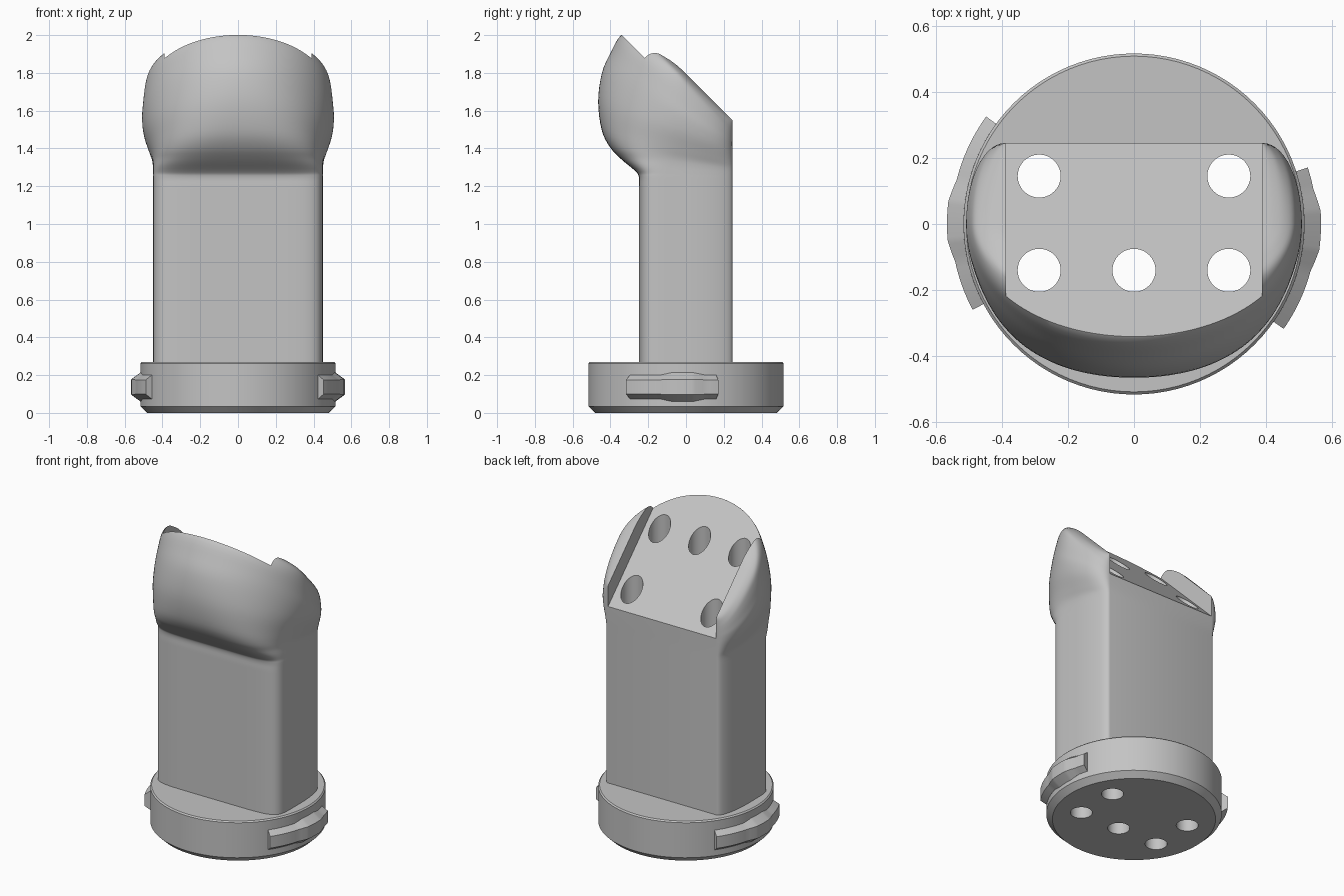
import bpy, bmesh, math
from mathutils import Vector

if "Cube" in bpy.data.objects:
    bpy.data.objects.remove(bpy.data.objects["Cube"])

grey = bpy.data.materials.new("plain grey")
grey.diffuse_color = (0.55, 0.55, 0.55, 1)
grey.use_nodes = True
grey.node_tree.nodes["Principled BSDF"].inputs["Base Color"].default_value = grey.diffuse_color


def make(name, rings):
    """Skin a list of equal-length closed rings into a solid."""
    bm = bmesh.new()
    vs = [[bm.verts.new(p) for p in r] for r in rings]
    n = len(vs[0])
    for a, b in zip(vs, vs[1:]):
        for i in range(n):
            j = (i + 1) % n
            bm.faces.new((a[i], a[j], b[j], b[i]))
    bm.faces.new(vs[0][::-1])
    bm.faces.new(vs[-1])
    if bm.calc_volume(signed=True) < 0:
        bmesh.ops.reverse_faces(bm, faces=bm.faces)
    me = bpy.data.meshes.new(name)
    bm.to_mesh(me)
    bm.free()
    me.materials.append(grey)
    ob = bpy.data.objects.new(name, me)
    bpy.context.collection.objects.link(ob)
    return ob


def activate(ob):
    bpy.ops.object.select_all(action='DESELECT')
    ob.select_set(True)
    bpy.context.view_layer.objects.active = ob


def volume(me):
    bm = bmesh.new()
    bm.from_mesh(me)
    v = bm.calc_volume(signed=True)
    bm.free()
    return v


def cut(ob, cutter):
    """Subtract the cutter; try the next solver if the result is implausible."""
    before = volume(ob.data)
    for solver in ('MANIFOLD', 'EXACT', 'FLOAT'):
        m = ob.modifiers.new("cut", 'BOOLEAN')
        m.operation, m.solver, m.object = 'DIFFERENCE', solver, cutter
        bpy.context.view_layer.update()
        ev = ob.evaluated_get(bpy.context.evaluated_depsgraph_get())
        me = bpy.data.meshes.new_from_object(ev)
        ob.modifiers.remove(m)
        if 0.5 * before < volume(me) < before - 1e-5:
            ob.data = me
            return


def circle(r, z, n=96, cx=0, cy=0):
    return [(cx + r * math.cos(2 * math.pi * i / n),
             cy + r * math.sin(2 * math.pi * i / n), z) for i in range(n)]


# body cross-section: rounded front, side arcs, flat back; tilted front to back
def section(zb, zf, f, w, n):
    right = []
    for i in range(33):
        t = math.pi / 2 * (1 - i / 32)
        right.append((w * max(math.cos(t), 0) ** (2 / n) if i else 0,
                      -f * max(math.sin(t), 0) ** (2 / n)))
    for i in range(1, 15):
        t = math.pi / 2 * i / 14
        right.append((0.39 + (w - 0.39) * math.cos(t), 0.245 * math.sin(t)))
    pts = right + [(-x, y) for x, y in right[:0:-1]]
    return [(x, y, zb + (zf - zb) * (.245 - y) / (.245 + f)) for x, y in pts]


# back height, front height, front depth, half width, squareness
keys = [Vector(k) for k in (
    (1.15, 1.15, .25, .45, 7), (1.20, 1.20, .25, .45, 7), (1.245, 1.25, .25, .45, 7),
    (1.262, 1.28, .268, .45, 6), (1.285, 1.345, .345, .451, 4),
    (1.305, 1.41, .405, .456, 3.2), (1.335, 1.50, .447, .472, 2.6),
    (1.385, 1.65, .465, .498, 2.2), (1.425, 1.80, .445, .508, 2),
    (1.455, 1.905, .400, .503, 2), (1.48, 1.998, .345, .495, 2),
    (1.50, 2.015, .27, .483, 2), (1.53, 1.975, .20, .455, 2),
    (1.545, 1.94, .15, .42, 2), (1.55, 1.915, .12, .392, 2))]


def spline(keys, steps=4):
    out = []
    k = [keys[0]] + keys + [keys[-1]]
    for a, b, c, d in zip(k, k[1:], k[2:], k[3:]):
        for i in range(steps):
            t = i / steps
            out.append(0.5 * (2 * b + (c - a) * t + (2 * a - 5 * b + 4 * c - d) * t * t
                              + (3 * b - a - 3 * c + d) * t ** 3))
    return out + [keys[-1]]


body = make("body", [section(.265, .265, .25, .45, 7)] + [section(*k) for k in spline(keys)])

# round base with chamfered rims
base = make("base", [circle(r, z) for r, z in
                     ((.48, 0), (.516, .035), (.516, .262), (.508, .27))])

# slanted recess between the two side ears
recess = make("recess_cutter", [[(x, .6, 1.06), (x, -.8, 2.46), (x, .2, 3.46), (x, 1.6, 2.06)]
                                for x in (-.388, .388)])
cut(body, recess)
bpy.data.objects.remove(recess)

# five vertical through holes
for x, y in ((-.287, .145), (.287, .145), (-.287, -.14), (0, -.14), (.287, -.14)):
    drill = make("hole_cutter", [circle(.065, z, 48, x, y) for z in (-.5, 2.5)])
    cut(body, drill)
    cut(base, drill)
    bpy.data.objects.remove(drill)


# bayonet lugs: trapezoid swept round the base, with a bump at the middle
def lug(name, a0, a1, mid):
    rings = []
    for a in sorted({a0, a1, *range(a0, a1, 2), mid - 13, mid - 6, mid + 6, mid + 13}):
        k = min(1, max(0, (13 - abs(a - mid)) / 7))
        r, h, h2 = .553 + .013 * k, .064 + .013 * k, .038 + .002 * k
        c, s = math.cos(math.radians(a)), math.sin(math.radians(a))
        rings.append([(q * c, q * s, .137 + z) for q, z in
                      ((.50, -h), (.516, -h), (r, -h2), (r, h2), (.516, h), (.50, h))])
    return make(name, rings)


lugs = [lug("right_lug", -35, 18, -2), lug("left_lug", 144, 208, 179)]

for ob in [body, base] + lugs:
    activate(ob)
    bpy.ops.object.shade_smooth_by_angle(angle=math.radians(30))
